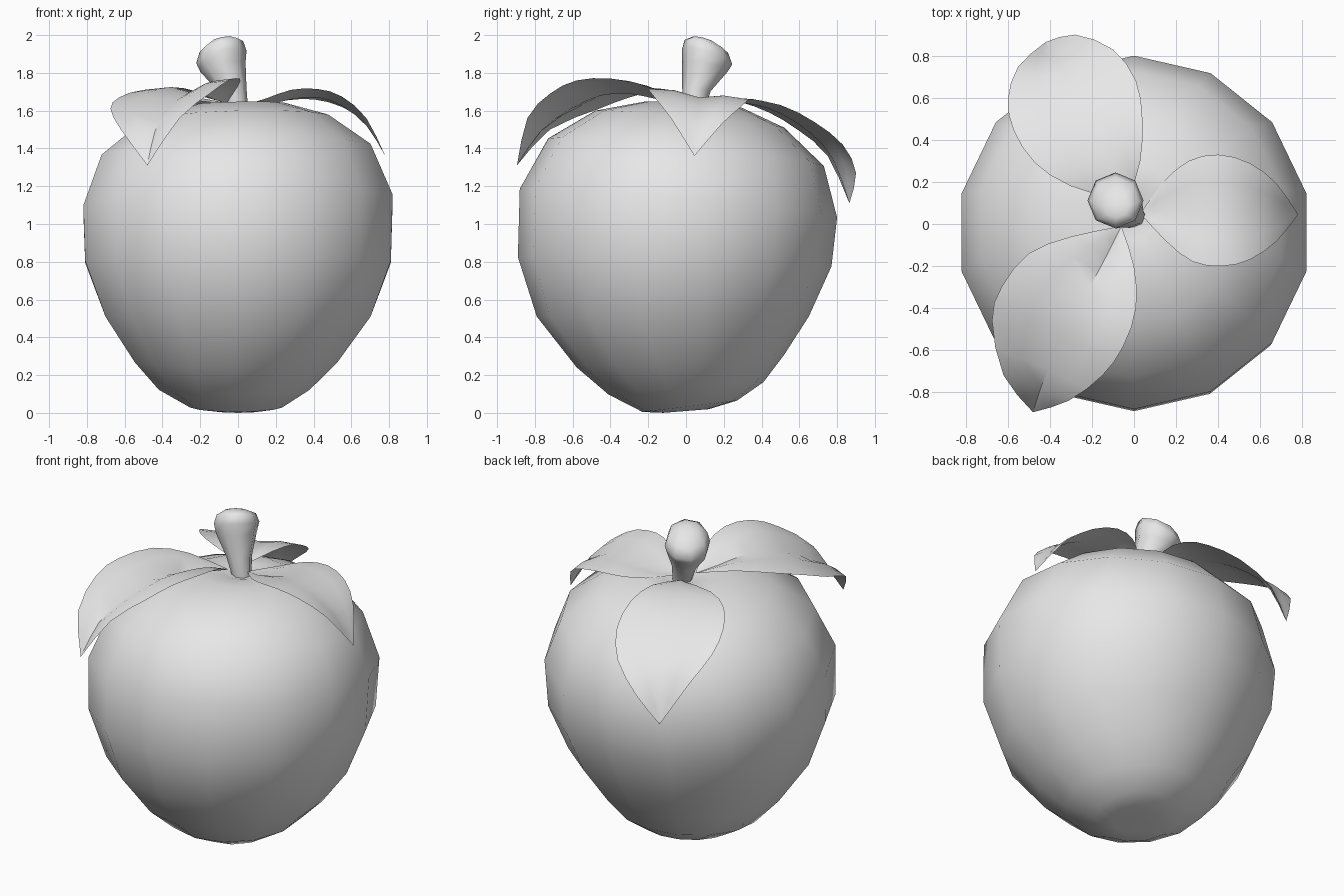
import bpy, bmesh, math
from mathutils import Vector

grey = bpy.data.materials.new("plain_grey")
grey.diffuse_color = (0.8, 0.8, 0.8, 1)


def finish(name, bm, angle):
    """Turn a bmesh into a smooth-shaded object."""
    me = bpy.data.meshes.new(name)
    bm.to_mesh(me)
    bm.free()
    me.materials.append(grey)
    ob = bpy.data.objects.new(name, me)
    bpy.context.collection.objects.link(ob)
    bpy.ops.object.select_all(action='DESELECT')
    ob.select_set(True)
    bpy.context.view_layer.objects.active = ob
    bpy.ops.object.shade_smooth_by_angle(angle=math.radians(angle))
    return ob


def lathe(name, rings, sides, start, end, angle):
    """Skin tilted rings: (radius, x, y, z, slope in x, slope in y), bottom to top."""
    bm = bmesh.new()
    loops = []
    for r, x, y, z, sx, sy in rings:
        loop = []
        for i in range(sides):
            a = math.pi / 2 + math.tau * i / sides
            dx, dy = r * math.cos(a), r * math.sin(a)
            loop.append(bm.verts.new((x + dx, y + dy, z + sx * dx + sy * dy)))
        loops.append(loop)
    pole_a, pole_b = bm.verts.new(start), bm.verts.new(end)
    for i in range(sides):
        j = (i + 1) % sides
        for a, b in zip(loops, loops[1:]):
            bm.faces.new((a[i], a[j], b[j], b[i]))
        bm.faces.new((pole_a, loops[0][j], loops[0][i]))
        bm.faces.new((pole_b, loops[-1][i], loops[-1][j]))
    bmesh.ops.recalc_face_normals(bm, faces=bm.faces)
    return finish(name, bm, angle)


def smooth_line(points, steps=2):
    """Catmull-Rom resampling of a point list."""
    p = [Vector(q) for q in points]
    p = [2 * p[0] - p[1]] + p + [2 * p[-1] - p[-2]]
    out = []
    for a, b, c, d in zip(p, p[1:], p[2:], p[3:]):
        for k in range(steps):
            t = k / steps
            out.append(0.5 * (2 * b + (c - a) * t + (2 * a - 5 * b + 4 * c - d) * t * t
                              + (3 * b - a - 3 * c + d) * t ** 3))
    return out + [p[-2]]


def leaf(name, base, tip, left, rib, right, bulge=0.015):
    """Folded leaf sheet between two edges and a creased midrib."""
    bm = bmesh.new()
    lines = [smooth_line([base] + e + [tip]) for e in (left, rib, right)]
    up = Vector((0, 0, bulge))
    rows = []
    for l, m, r in zip(*lines):
        w = min(1, (l - r).length / 0.4)
        rows.append([bm.verts.new(v) for v in
                     (l, (l + m) / 2 + up * w, m, (m + r) / 2 + up * w, r)])
    for a, b in zip(rows, rows[1:]):
        for i in range(4):
            bm.faces.new((a[i], b[i], b[i + 1], a[i + 1]))
    bmesh.ops.remove_doubles(bm, verts=bm.verts, dist=0.0005)
    return finish(name, bm, 40)


# Fruit body: leaning, slightly uneven, dimpled at both ends
lathe("fruit_body", [
    (0.12, 0.0, 0.0, 0.010, 0.0, 0.08),
    (0.25, -0.01, 0.02, 0.035, 0.0, 0.12),
    (0.41, -0.02, 0.00, 0.13, 0.0, 0.08),
    (0.55, -0.01, -0.03, 0.275, 0.0, 0.06),
    (0.72, 0.0, -0.07, 0.51, 0.0, 0.0),
    (0.83, 0.0, -0.06, 0.80, 0.0, -0.03),
    (0.84, 0.0, -0.04, 1.11, 0.035, -0.09),
    (0.73, -0.01, 0.0, 1.38, 0.04, -0.10),
    (0.50, -0.01, 0.02, 1.555, 0.03, -0.09),
    (0.25, 0.0, 0.03, 1.635, 0.02, -0.05),
    (0.11, 0.0, 0.04, 1.625, 0.0, 0.0),
], 14, (0, 0, 0.03), (0, 0.04, 1.59), 60)

# Stem: flares toward a tilted rounded cap
lathe("stem", [
    (0.055, 0.0, 0.04, 1.59, 0.0, 0.0),
    (0.075, -0.03, 0.055, 1.71, 0.1, -0.1),
    (0.12, -0.08, 0.10, 1.83, 0.2, -0.2),
    (0.133, -0.088, 0.112, 1.885, 0.25, -0.3),
    (0.115, -0.088, 0.108, 1.94, 0.25, -0.3),
    (0.06, -0.085, 0.09, 1.975, 0.2, -0.25),
], 8, (0.0, 0.04, 1.585), (-0.085, 0.09, 1.985), 60)

# Three drooping leaves
leaf("front_leaf", (-0.06, -0.01, 1.64), (-0.48, -0.895, 1.31),
     [(-0.30, -0.06, 1.70), (-0.50, -0.14, 1.71), (-0.63, -0.30, 1.67),
      (-0.675, -0.46, 1.61), (-0.62, -0.72, 1.50)],
     [(-0.13, -0.15, 1.66), (-0.21, -0.30, 1.69), (-0.29, -0.45, 1.68),
      (-0.37, -0.61, 1.61), (-0.44, -0.77, 1.49)],
     [(0.0, -0.20, 1.73), (0.01, -0.40, 1.77), (-0.05, -0.58, 1.76),
      (-0.15, -0.72, 1.69), (-0.31, -0.84, 1.56)], 0.025)
leaf("right_leaf", (0.03, 0.05, 1.63), (0.78, 0.045, 1.36),
     [(0.15, -0.08, 1.665), (0.28, -0.18, 1.71), (0.42, -0.20, 1.715),
      (0.55, -0.17, 1.675), (0.68, -0.08, 1.56)],
     [(0.15, 0.065, 1.63), (0.28, 0.07, 1.66), (0.42, 0.07, 1.67),
      (0.55, 0.065, 1.625), (0.68, 0.055, 1.52)],
     [(0.14, 0.20, 1.635), (0.26, 0.30, 1.655), (0.40, 0.33, 1.66),
      (0.55, 0.29, 1.62), (0.68, 0.19, 1.53)])
leaf("back_leaf", (-0.03, 0.10, 1.63), (-0.42, 0.865, 1.11),
     [(0.03, 0.30, 1.66), (0.04, 0.50, 1.63), (0.01, 0.68, 1.54),
      (-0.10, 0.83, 1.42), (-0.28, 0.90, 1.27)],
     [(-0.08, 0.22, 1.645), (-0.15, 0.37, 1.63), (-0.22, 0.51, 1.58),
      (-0.30, 0.66, 1.48), (-0.37, 0.78, 1.34)],
     [(-0.30, 0.18, 1.66), (-0.47, 0.29, 1.645), (-0.57, 0.44, 1.59),
      (-0.60, 0.59, 1.50), (-0.55, 0.75, 1.36)])
